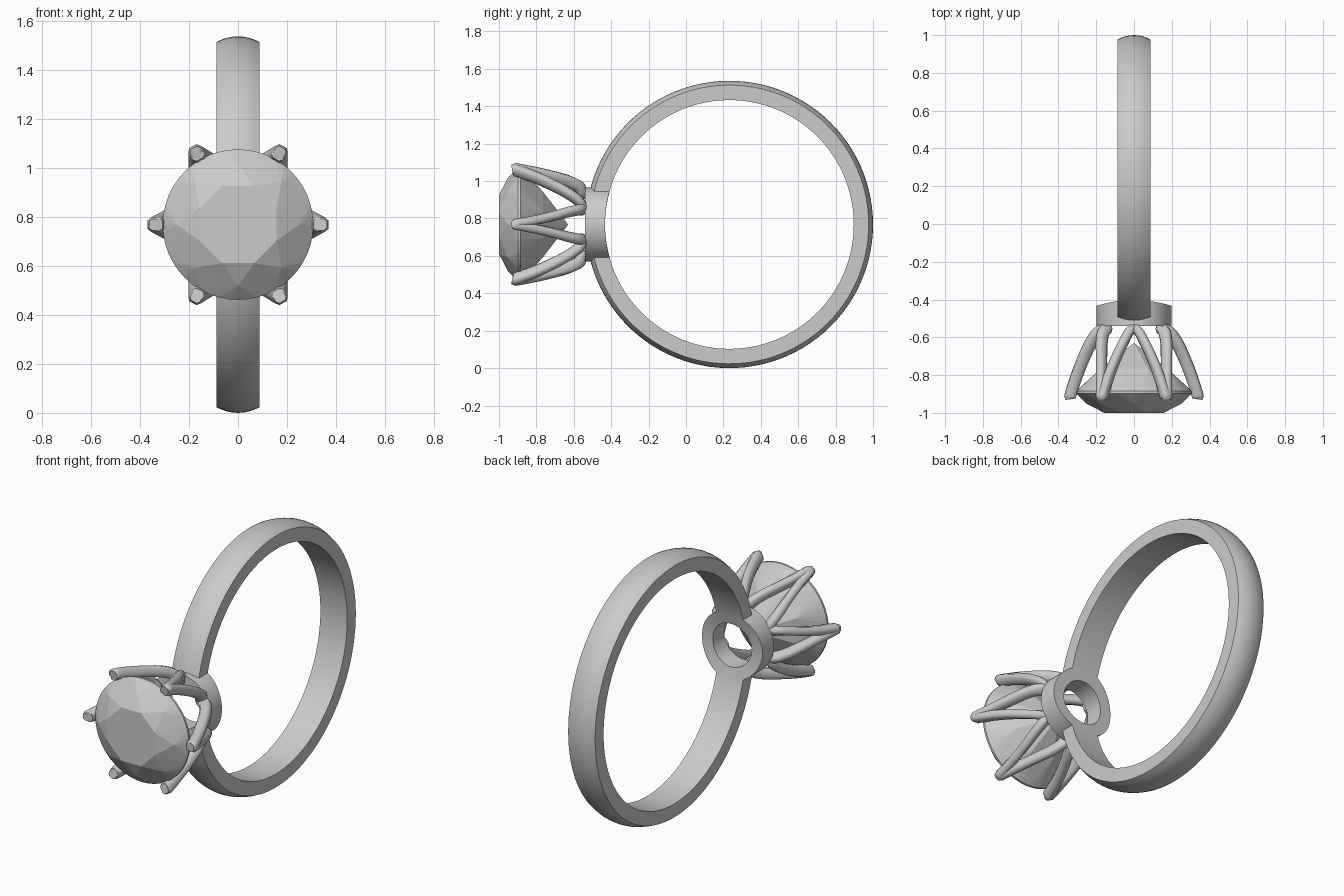
import bpy, bmesh, math
from mathutils import Vector

if "Cube" in bpy.data.objects:
    bpy.data.objects.remove(bpy.data.objects["Cube"])

CY, CZ = 0.232, 0.768          # band centre in y and z
R_OUT, R_EDGE, R_IN, HALF_W = 0.768, 0.745, 0.665, 0.088


def finish(name, bm, smooth=None):
    bmesh.ops.recalc_face_normals(bm, faces=bm.faces[:])
    me = bpy.data.meshes.new(name)
    bm.to_mesh(me)
    bm.free()
    ob = bpy.data.objects.new(name, me)
    bpy.context.collection.objects.link(ob)
    if smooth:
        bpy.ops.object.select_all(action='DESELECT')
        ob.select_set(True)
        bpy.context.view_layer.objects.active = ob
        bpy.ops.object.shade_smooth_by_angle(angle=math.radians(smooth))
    return ob


def loft(bm, rings, closed=False):
    """Bridge a list of closed point loops, capped unless the list is closed."""
    vs = [[bm.verts.new(p) for p in r] for r in rings]
    n = len(vs[0])
    for i in range(len(vs) if closed else len(vs) - 1):
        a, b = vs[i], vs[(i + 1) % len(vs)]
        for k in range(n):
            bm.faces.new((a[k], a[(k + 1) % n], b[(k + 1) % n], b[k]))
    if not closed:
        bm.faces.new(vs[0])
        bm.faces.new(vs[-1])


def around(r, ang, y):
    """Point on a circle about the setting axis (along y)."""
    return Vector((r * math.cos(ang), y, CZ + r * math.sin(ang)))


# Band: domed profile swept round, both ends buried in the collar wall
profile = [(-HALF_W, R_IN), (HALF_W, R_IN)]
for i in range(9):
    t = 1 - i / 4
    profile.append((HALF_W * t, R_OUT - (R_OUT - R_EDGE) * t * t))
gap = math.asin(0.15 / 0.705)
bm = bmesh.new()
rings = []
for i in range(97):
    a = gap + (2 * math.pi - 2 * gap) * i / 96
    rings.append([(x, CY - r * math.cos(a), CZ + r * math.sin(a)) for x, r in profile])
loft(bm, rings)
finish("band", bm, 30)

# Collar: tube whose back follows the inside of the band
bm = bmesh.new()
rings = []
for i in range(64):
    a = 2 * math.pi * i / 64
    ring = []
    for r, front in ((0.128, True), (0.198, True), (0.198, False), (0.128, False)):
        y = -0.54 if front else CY - math.sqrt(R_IN ** 2 - (r * math.sin(a)) ** 2)
        ring.append(around(r, a, y))
    rings.append(ring)
loft(bm, rings, closed=True)
finish("collar", bm, 30)

# Prongs: six arches, each running from one tip down to the collar and up to the next
# leg points: radial, depth y, sideways, thickness scale
leg = [(0.338, -0.928, 0.004, 0.8), (0.336, -0.905, 0.006, 1), (0.302, -0.80, 0.024, 1),
       (0.262, -0.70, 0.047, 1), (0.228, -0.63, 0.066, 1), (0.19, -0.575, 0.078, 1)]


def catmull(p, t):
    i = min(int(t), len(p) - 2)
    f = t - i
    a, b, c, d = p[max(i - 1, 0)], p[i], p[i + 1], p[min(i + 2, len(p) - 1)]
    return 0.5 * (2 * b + (c - a) * f + (2 * a - 5 * b + 4 * c - d) * f * f
                  + (3 * b - a - 3 * c + d) * f ** 3)


def leg_point(p, tip, side):
    ang = tip + side * math.atan2(p[2], p[0])
    return around(math.hypot(p[0], p[2]), ang, p[1])


section = [(1, .5), (.55, 1), (-.55, 1), (-1, .5), (-1, -.5), (-.55, -1), (.55, -1), (1, -.5)]
for n in range(6):
    a0, a1 = math.radians(60 * n), math.radians(60 * n + 60)
    key = [leg_point(p, a0, 1) for p in leg]
    key.append(around(0.168, (a0 + a1) / 2, -0.553))
    key += [leg_point(p, a1, -1) for p in reversed(leg)]
    scale = [p[3] for p in leg] + [1] + [p[3] for p in reversed(leg)]
    steps = 4 * (len(key) - 1)
    path = [catmull(key, i / 4) for i in range(steps + 1)]
    rings = []
    for i, p in enumerate(path):
        tan = (path[min(i + 1, steps)] - path[max(i - 1, 0)]).normalized()
        out = Vector((p.x, 0, p.z - CZ)).normalized()
        out = (out - tan * out.dot(tan)).normalized()
        side = tan.cross(out)
        s = scale[min(round(i / 4), len(scale) - 1)]
        rings.append([p + out * u * 0.031 * s + side * v * 0.024 * s for u, v in section])
    bm = bmesh.new()
    loft(bm, rings)
    finish(f"prong_arch_{n + 1}", bm, 50)

# Stone: brilliant cut from facet corners, flat shaded
bm = bmesh.new()
for count, r, y, turn in ((8, 0.17, -1.0, 0.5), (8, 0.25, -0.952, 0), (48, 0.307, -0.897, 0),
                          (48, 0.307, -0.885, 0), (8, 0.19, -0.765, 0.5), (1, 0, -0.63, 0)):
    for i in range(count):
        bm.verts.new(around(r, 2 * math.pi * (i + turn) / count, y))
bmesh.ops.convex_hull(bm, input=bm.verts[:])
bmesh.ops.dissolve_limit(bm, angle_limit=math.radians(1), verts=bm.verts[:], edges=bm.edges[:])
finish("stone", bm)
